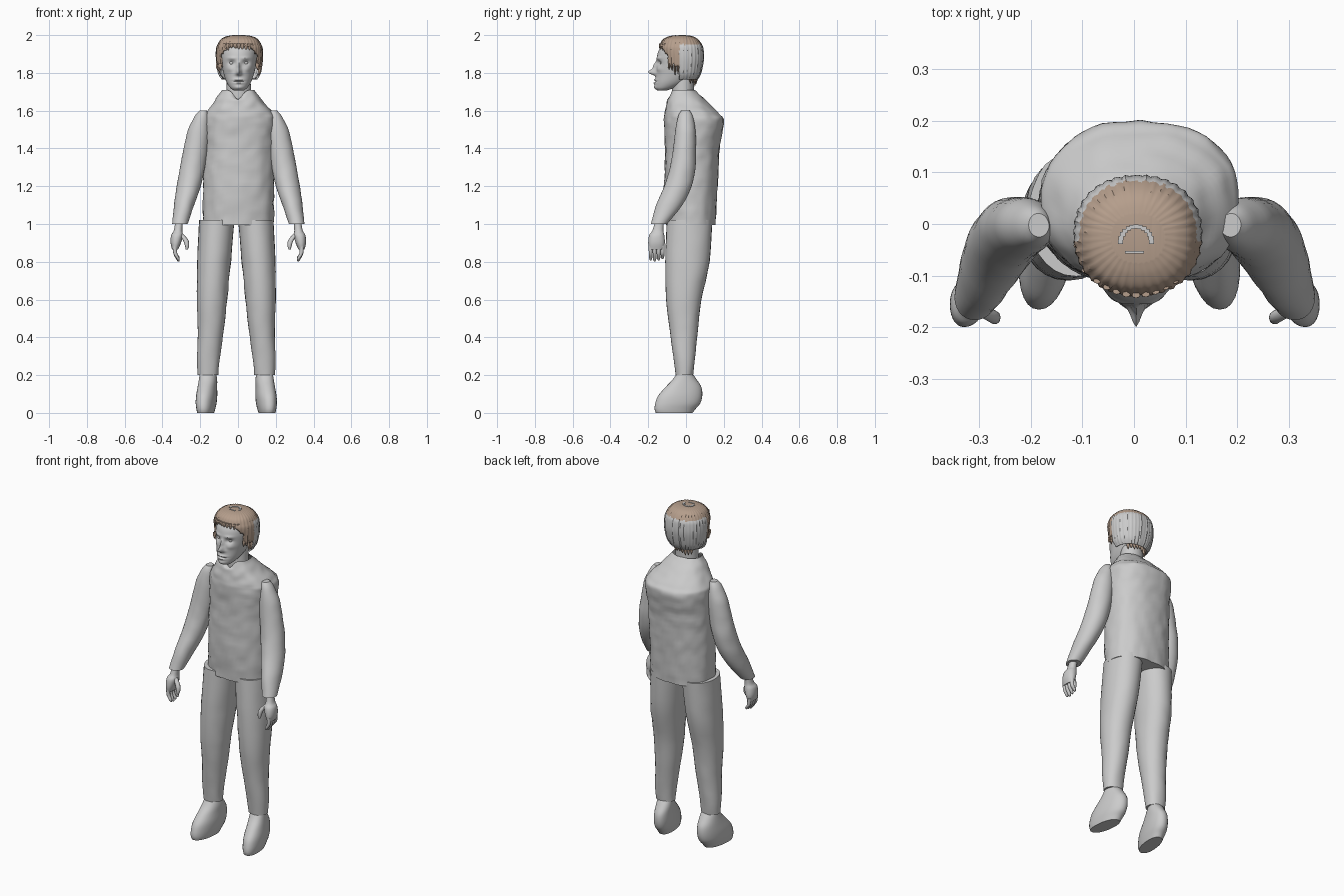
import bpy, bmesh, math, random
from mathutils import Vector, noise

random.seed(4)
cube = bpy.data.objects.get("Cube")
if cube:
    bpy.data.objects.remove(cube, do_unlink=True)


def material(name, color):
    mat = bpy.data.materials.new(name)
    mat.use_nodes = True
    mat.diffuse_color = color
    mat.node_tree.nodes["Principled BSDF"].inputs["Base Color"].default_value = color
    return mat


GREY = material("plain grey", (0.6, 0.6, 0.6, 1))
BROWN = material("hair brown", (0.46, 0.34, 0.26, 1))


def finish(name, bm, mats, angle=45):
    bmesh.ops.recalc_face_normals(bm, faces=bm.faces)
    mesh = bpy.data.meshes.new(name)
    bm.to_mesh(mesh)
    bm.free()
    for mat in mats:
        mesh.materials.append(mat)
    obj = bpy.data.objects.new(name, mesh)
    bpy.context.collection.objects.link(obj)
    bpy.ops.object.select_all(action='DESELECT')
    obj.select_set(True)
    bpy.context.view_layer.objects.active = obj
    bpy.ops.object.shade_smooth_by_angle(angle=math.radians(angle))
    return obj


def resample(rows, steps):
    """Smooth interpolation between the given sections."""
    out = []
    for i in range(len(rows) - 1):
        a, b = rows[max(i - 1, 0)], rows[i]
        c, d = rows[i + 1], rows[min(i + 2, len(rows) - 1)]
        for s in range(steps):
            t = s / steps
            row = []
            for p, q, r, w in zip(a, b, c, d):
                row.append(q + 0.5 * t * (r - p + t * (2*p - 5*q + 4*r - w + t * (3*(q - r) + w - p))))
            out.append(row)
    return out + [rows[-1]]


def loft_mesh(rows, sides=28, steps=4, power=2.2, warp=None, mirror=None, top=True):
    """Skin horizontal rounded sections given as z, x min, x max, y min, y max."""
    bm = bmesh.new()
    rings = []
    for z, x0, x1, y0, y1 in resample(rows, steps):
        ring = []
        for k in range(sides):
            a = math.tau * k / sides
            c, s = math.cos(a), math.sin(a)
            co = Vector(((x0 + x1) / 2 + (x1 - x0) / 2 * math.copysign(abs(c) ** (2 / power), c),
                         (y0 + y1) / 2 + (y1 - y0) / 2 * math.copysign(abs(s) ** (2 / power), s), z))
            if warp:
                co = warp(co)
            if mirror is not None:
                co.x = mirror - co.x
            ring.append(bm.verts.new(co))
        rings.append(ring)
    for lo, hi in zip(rings, rings[1:]):
        for k in range(sides):
            j = (k + 1) % sides
            bm.faces.new((lo[k], lo[j], hi[j], hi[k]))
    bm.faces.new(rings[0])
    if top:
        bm.faces.new(rings[-1])
    return bm


def loft(name, rows, mat=GREY, **options):
    return finish(name, loft_mesh(rows, **options), [mat])


# Jacket body, with soft cloth lumps and a notched collar
def cloth(co):
    lump = 0.006 * noise.noise(co * 22)
    out = Vector((co.x, co.y - 0.03, 0)).normalized() * lump
    if co.y < -0.03 and co.z > 1.66:
        co.z -= 0.05 * math.exp(-(co.x / 0.03) ** 2) * (co.z - 1.66) / 0.05
    return co + out


loft("jacket_body", [
    (0.995, -.185, .19, -.105, .155), (1.2, -.185, .19, -.115, .167),
    (1.4, -.18, .195, -.112, .178), (1.54, -.18, .205, -.115, .2),
    (1.585, -.168, .19, -.113, .175), (1.65, -.125, .13, -.1, .11),
    (1.71, -.085, .09, -.08, .045)], sides=56, steps=8, power=2.3, warp=cloth, top=False)

# Limbs, each made for both sides
SLEEVE = [(1.0, .27, .352, -.187, -.1), (1.1, .235, .342, -.158, -.02),
          (1.2, .2, .327, -.115, .03), (1.3, .178, .31, -.085, .05),
          (1.4, .162, .29, -.068, .052), (1.5, .155, .267, -.056, .05),
          (1.57, .16, .233, -.042, .035), (1.6, .168, .208, -.025, .02)]
TROUSER = [(0.2, .085, .197, -.055, .038), (0.3, .077, .2, -.068, .048),
           (0.45, .055, .195, -.088, .064), (0.6, .04, .2, -.105, .082),
           (0.8, .02, .198, -.11, .125), (1.02, .0, .187, -.102, .14)]
SHOE = [(0, .105, .19, -.16, .035), (0.02, .1, .195, -.166, .05),
        (0.05, .095, .2, -.163, .075), (0.09, .093, .2, -.148, .086),
        (0.135, .095, .195, -.11, .082), (0.175, .095, .19, -.072, .058),
        (0.215, .1, .185, -.045, .03)]
PALM = [(0.865, .32, .352, -.195, -.12), (0.9, .305, .36, -.2, -.112),
        (0.94, .295, .357, -.195, -.115), (0.965, .298, .343, -.178, -.12),
        (1.01, .295, .335, -.165, -.118)]
THUMB = [(0.865, .268, .28, -.192, -.18), (0.885, .262, .284, -.195, -.17),
         (0.915, .266, .295, -.19, -.165), (0.95, .295, .32, -.175, -.15)]


def toe_out(co):
    co.x -= 0.13 * (co.y + 0.02)
    return co


def sleeve_folds(co):
    return co + Vector((1, 0.5, 0)) * 0.003 * noise.noise(co * 18)


for side, arm, leg in (("left", None, None), ("right", .003, -.018)):
    loft(side + "_sleeve", SLEEVE, warp=sleeve_folds, mirror=arm, power=2)
    loft(side + "_palm", PALM, mirror=arm)
    loft(side + "_thumb", THUMB, sides=10, mirror=arm, power=2)
    for i in range(4):
        y, tip = -.187 + i * .021, 0.802 + 0.006 * abs(i - 1)
        finger = [(z, x - r, x + r, y - r, y + r) for z, x, r in (
            (tip, .318, .004), (tip + .012, .322, .009), (.845, .335, .0105), (.885, .338, .011))]
        loft(f"{side}_finger_{i + 1}", finger, sides=10, mirror=arm, power=2)
    loft(side + "_trouser_leg", TROUSER, warp=sleeve_folds, mirror=leg, power=2.1)
    loft(side + "_shoe", SHOE, warp=toe_out, mirror=leg)

# Neck and face: features are soft bumps (x, z, width, height, depth)
loft("neck", [(1.6, -.07, .08, -.07, .05), (1.68, -.062, .07, -.075, .042),
              (1.8, -.058, .066, -.07, .045)], power=2)
C = 0.004
BUMPS = [(0, 1.806, .012, .014, .036), (0, 1.835, .009, .022, .018),
         (0, 1.795, .022, .009, .01), (0, 1.722, .025, .014, .008),
         (0, 1.763, .024, .005, .008), (0, 1.746, .02, .006, .008),
         (0, 1.755, .026, .003, -.008)]
for s in (-1, 1):
    BUMPS += [(s * .037, 1.853, .018, .012, -.014), (s * .037, 1.878, .022, .007, .006),
              (s * .048, 1.82, .018, .014, .006)]


def face(co):
    if co.y < -0.07:
        push = sum(d * math.exp(-((co.x - C - x) / w) ** 2 - ((co.z - z) / h) ** 2)
                   for x, z, w, h, d in BUMPS)
        co.y -= push
    return co


loft("head", [
    (1.708, -.025, .033, -.15, -.095), (1.722, -.042, .05, -.161, -.05),
    (1.75, -.06, .068, -.164, .01), (1.79, -.075, .083, -.16, .06),
    (1.84, -.086, .095, -.156, .08), (1.89, -.09, .1, -.153, .082),
    (1.93, -.085, .095, -.138, .07), (1.97, -.06, .07, -.1, .04)],
    sides=96, steps=9, power=2.1, warp=face)
for s, side in ((-1, "right"), (1, "left")):
    bm = bmesh.new()
    bmesh.ops.create_uvsphere(bm, u_segments=16, v_segments=10, radius=.013)
    bmesh.ops.translate(bm, verts=bm.verts, vec=(C + s * .037, -.126, 1.853))
    finish(side + "_eye", bm, [GREY])


# Hair shell: open over the face, grey band round the back, brown elsewhere
def strands(co):
    a = math.atan2(co.y + .02, co.x - C)
    return co + Vector((math.cos(a), math.sin(a), 0)) * .002 * math.sin(a * 37)


bm = loft_mesh([
    (1.765, -.085, .1, -.12, .062), (1.8, -.105, .12, -.125, .08),
    (1.87, -.116, .131, -.13, .094), (1.925, -.115, .13, -.14, .092),
    (1.95, -.107, .122, -.136, .084), (1.975, -.092, .107, -.124, .066),
    (1.99, -.07, .085, -.1, .045), (1.997, -.045, .06, -.075, .02)],
    sides=112, steps=6, warp=strands)
cut = []
for f in bm.faces:
    p = f.calc_center_median()
    jag = .012 * noise.noise(Vector((p.x * 90, p.y * 90, 0)))
    if len(f.verts) > 4:
        hidden = p.z < 1.9
    elif p.y < -.095:
        hidden = p.z < 1.94 - 1.2 * max(0, abs(p.x - C) - .06) + jag
    else:
        hidden = p.y < -.035 and p.z < 1.835 + jag
    if hidden:
        cut.append(f)
    f.material_index = 0 if p.y > -.035 and p.z < 1.95 + jag / 2 else 1
bmesh.ops.delete(bm, geom=cut, context='FACES')
hair = finish("hair", bm, [GREY, BROWN])
shell = hair.modifiers.new("thickness", 'SOLIDIFY')
shell.thickness = .008
shell.offset = -1


# Loose brown locks at the nape, before the ears and along the fringe
def lock(name, x, y, top, length, r):
    loft(name, [(top - length, x - .001, x + .001, y - .001, y + .001),
                (top - length / 2, x - r, x + r, y - r * .7, y + r * .7),
                (top, x - r, x + r, y - r * .7, y + r * .7)],
         mat=BROWN, sides=8, steps=2, power=2)


for i in range(9):
    a = math.radians(35 + i * 13.75)
    lock(f"nape_lock_{i + 1}", C + .07 * math.cos(a), -.02 + .075 * math.sin(a),
         1.785, random.uniform(.035, .06), .01)
for s, side in ((-1, "right"), (1, "left")):
    for i in range(4):
        lock(f"{side}_side_lock_{i + 1}", C + s * (.098 + i * .005), -.09 + i * .016, 1.85,
             random.uniform(.03, .065), .008)
for i in range(9):
    t = (i - 4) / 4
    lock(f"fringe_lock_{i + 1}", C + t * .075, -.138 + .028 * t * t, 1.955,
         random.uniform(.02, .04), .008)

# Bare scalp marks on the crown
bm = bmesh.new()
marks = [(C + .03 * math.cos(a), -.035 + .03 * math.sin(a), .01, .008)
         for a in (math.pi * i / 12 for i in range(13))]
for x, y, w, d in marks + [(C - .003, -.055, .036, .005)]:
    geo = bmesh.ops.create_cube(bm, size=1)["verts"]
    bmesh.ops.scale(bm, verts=geo, vec=(w, d, .004))
    bmesh.ops.translate(bm, verts=geo, vec=(x, y, 1.998))
finish("crown_marks", bm, [GREY])
